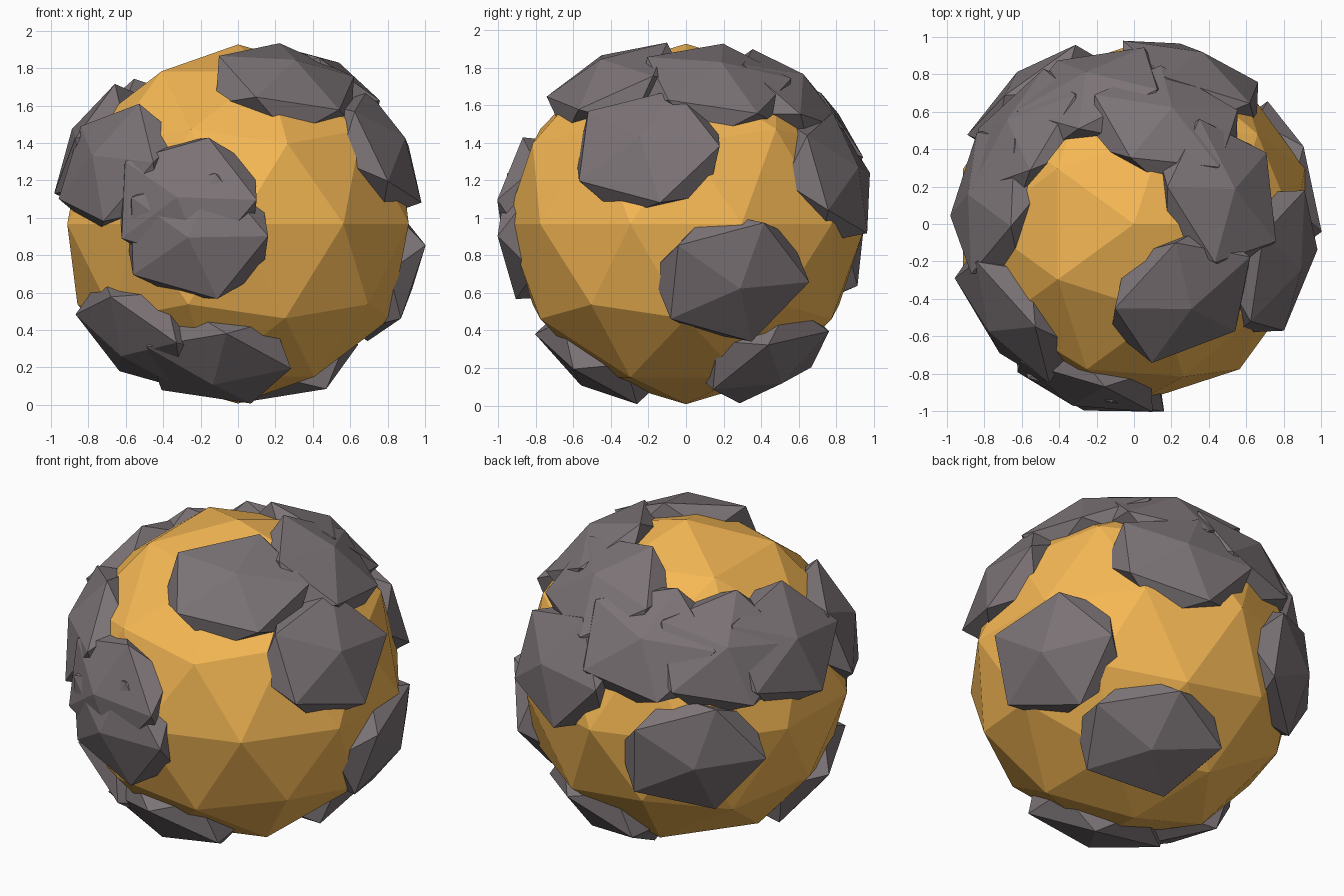
import bpy
from mathutils import Vector

if "Cube" in bpy.data.objects:
    bpy.data.objects.remove(bpy.data.objects["Cube"])

CENTRE = Vector((0, 0, 0.967))


def material(name, rgb):
    m = bpy.data.materials.new(name)
    m.diffuse_color = (*rgb, 1)
    m.use_nodes = True
    m.node_tree.nodes["Principled BSDF"].inputs["Base Color"].default_value = m.diffuse_color
    return m


def ico(name, subdivisions, radius, mat):
    bpy.ops.mesh.primitive_ico_sphere_add(subdivisions=subdivisions, radius=radius)
    ob = bpy.context.object
    ob.name = name
    ob.data.materials.append(mat)
    return ob


amber = material("amber_core", (0.92, 0.48, 0.09))
slate = material("slate_crust", (0.20, 0.172, 0.182))

# faceted glowing core
core = ico("core", 2, 0.96, amber)
core.location = CENTRE

# outward directions of the crust plates
plates = [
    (0.29, -0.43, 0.83),     # top front
    (0.52, 0.18, 0.83),      # top right
    (0.20, 0.61, 0.78),      # top back
    (0.87, -0.24, 0.45),     # right upper
    (0.92, 0.285, -0.34),    # right lower
    (0.35, 0.88, 0.29),      # back right
    (-0.25, 0.79, 0.57),     # back upper
    (-0.66, 0.54, 0.53),     # back left upper
    (-0.84, 0.15, 0.48),     # left upper
    (-0.745, -0.55, 0.35),   # front left
    (-0.635, 0.825, -0.14),  # back left lower
    (-0.32, -0.95, 0.14),    # front, upper of pair
    (-0.26, -0.97, -0.07),   # front, lower of pair
    (-0.62, -0.42, -0.70),   # underside left
    (-0.13, -0.54, -0.83),   # underside front
    (0.29, 0.50, -0.83),     # underside back
]

# flattened stones half sunk into the core, tips pointing outward
for i, d in enumerate(plates, 1):
    d = Vector(d).normalized()
    plate = ico(f"crust_plate_{i:02d}", 1, 1, slate)
    plate.scale = (0.465, 0.395, 0.19)
    plate.rotation_euler = d.to_track_quat('Z', 'Y').to_euler()
    plate.location = CENTRE + d * 0.845
